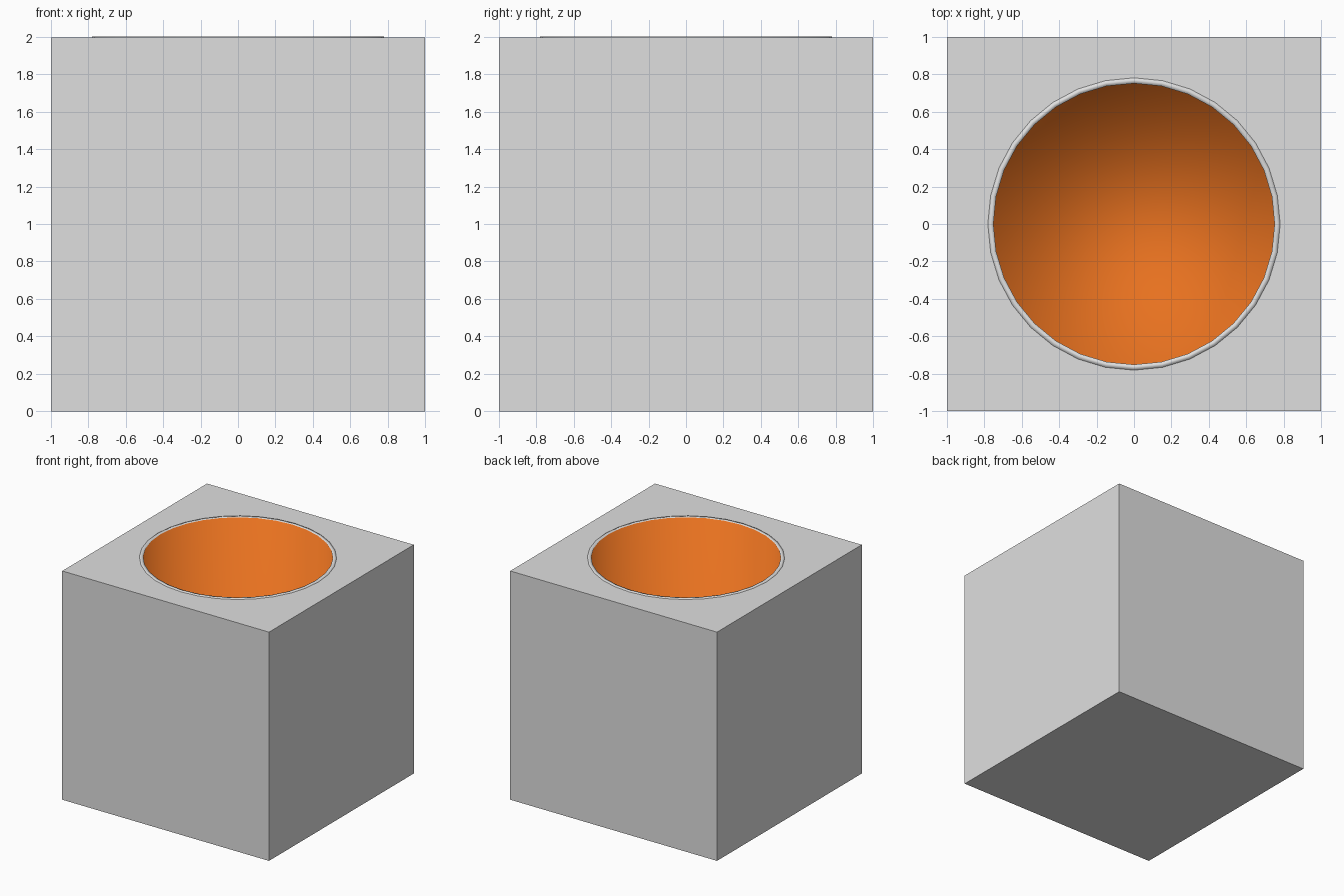
import bpy, bmesh, math
from mathutils import Vector

SIDES = 32
HALF = 0.998
BODY_TOP = 1.996
RIM_TOP = 2.0
FLOOR = 0.25
INNER, OUTER = 0.75, 0.78
HOLE = (INNER + OUTER) / 2

if "Cube" in bpy.data.objects:
    bpy.data.objects.remove(bpy.data.objects["Cube"], do_unlink=True)


def material(name, colour):
    mat = bpy.data.materials.new(name)
    mat.use_nodes = True
    mat.diffuse_color = (*colour, 1)
    mat.node_tree.nodes["Principled BSDF"].inputs["Base Color"].default_value = (*colour, 1)
    return mat


def finish(bm, name, mats):
    mesh = bpy.data.meshes.new(name)
    bm.to_mesh(mesh)
    bm.free()
    for mat in mats:
        mesh.materials.append(mat)
    bpy.context.collection.objects.link(bpy.data.objects.new(name, mesh))


def ring(bm, radius, height):
    return [bm.verts.new((radius * math.cos(a), radius * math.sin(a), height))
            for a in (math.tau * i / SIDES for i in range(SIDES))]


grey = material("light grey", (0.74, 0.74, 0.74))
orange = material("orange", (0.87, 0.18, 0.015))

# Block body: a box whose top face is refilled around a round opening
bm = bmesh.new()
bmesh.ops.create_cube(bm, size=2 * HALF)
for v in bm.verts:
    v.co.z = BODY_TOP if v.co.z > 0 else 0
top = max(bm.faces, key=lambda f: f.calc_center_median().z)
border = list(top.edges)
bmesh.ops.delete(bm, geom=[top], context="FACES_ONLY")
hole = ring(bm, HOLE, BODY_TOP)
border += [bm.edges.new((hole[i - 1], hole[i])) for i in range(SIDES)]
bmesh.ops.triangle_fill(bm, edges=border, use_beauty=True, normal=Vector((0, 0, 1)))
bm.normal_update()
for face in bm.faces:
    if face.normal.dot(face.calc_center_median() - Vector((0, 0, 1))) < 0:
        face.normal_flip()
finish(bm, "block_body", [grey])

# Cup: thin raised grey lip, straight orange wall and orange floor, softly shaded
bm = bmesh.new()
loops = [ring(bm, r, z) for r, z in
         [(OUTER, BODY_TOP - 0.01), (OUTER, RIM_TOP), (INNER, RIM_TOP), (INNER, FLOOR)]]
for level, (a, b) in enumerate(zip(loops, loops[1:])):
    for i in range(SIDES):
        face = bm.faces.new((a[i - 1], a[i], b[i], b[i - 1]))
        face.material_index = 1 if level == 2 else 0
bm.faces.new(loops[-1]).material_index = 1
for face in bm.faces:
    face.smooth = True
finish(bm, "cup", [grey, orange])
